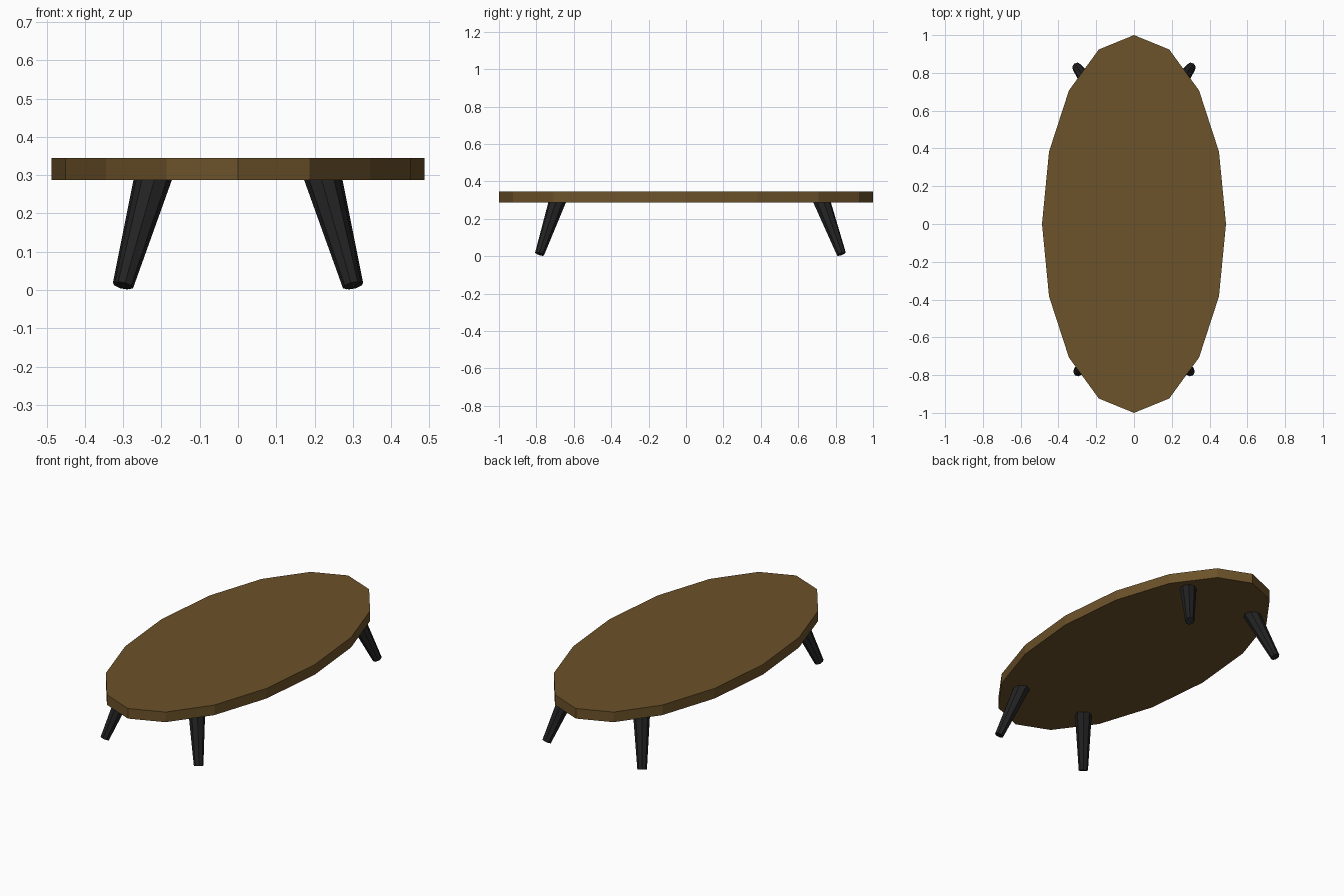
import bpy, bmesh
from mathutils import Vector, Matrix

if "Cube" in bpy.data.objects:
    bpy.data.objects.remove(bpy.data.objects["Cube"])


def material(name, color):
    m = bpy.data.materials.new(name)
    m.diffuse_color = color
    m.use_nodes = True
    m.node_tree.nodes["Principled BSDF"].inputs["Base Color"].default_value = m.diffuse_color
    return m


def cone_object(name, sides, r_bottom, r_top, depth, matrix, mat):
    bm = bmesh.new()
    bmesh.ops.create_cone(bm, cap_ends=True, segments=sides,
                          radius1=r_bottom, radius2=r_top, depth=depth)
    bmesh.ops.transform(bm, matrix=matrix, verts=bm.verts)
    mesh = bpy.data.meshes.new(name)
    bm.to_mesh(mesh)
    bm.free()
    mesh.materials.append(mat)
    ob = bpy.data.objects.new(name, mesh)
    bpy.context.collection.objects.link(ob)
    return ob


wood = material("wood", (0.15, 0.085, 0.023, 1))
black = material("black", (0.016, 0.016, 0.016, 1))

# Oval sixteen-sided top
TOP, UNDER = 0.345, 0.287
cone_object("tabletop", 16, 1, 1, TOP - UNDER,
            Matrix.Translation((0, 0, (TOP + UNDER) / 2))
            @ Matrix.Diagonal((0.487, 1, 1, 1)), wood)


# Tapered splayed leg between the foot centre and a point inside the top
def leg(name, foot, head):
    foot, head = Vector(foot), Vector(head)
    axis = head - foot
    turn = axis.to_track_quat('Z', 'Y').to_matrix().to_4x4()
    cone_object(name, 8, 0.025, 0.046, axis.length,
                Matrix.Translation((foot + head) / 2) @ turn, black)


for side, s in (("left", -1), ("right", 1)):
    leg("front_leg_" + side, (s * 0.298, -0.783, 0.012), (s * 0.217, -0.686, 0.30))
    leg("back_leg_" + side, (s * 0.303, 0.831, 0.012), (s * 0.224, 0.724, 0.30))
